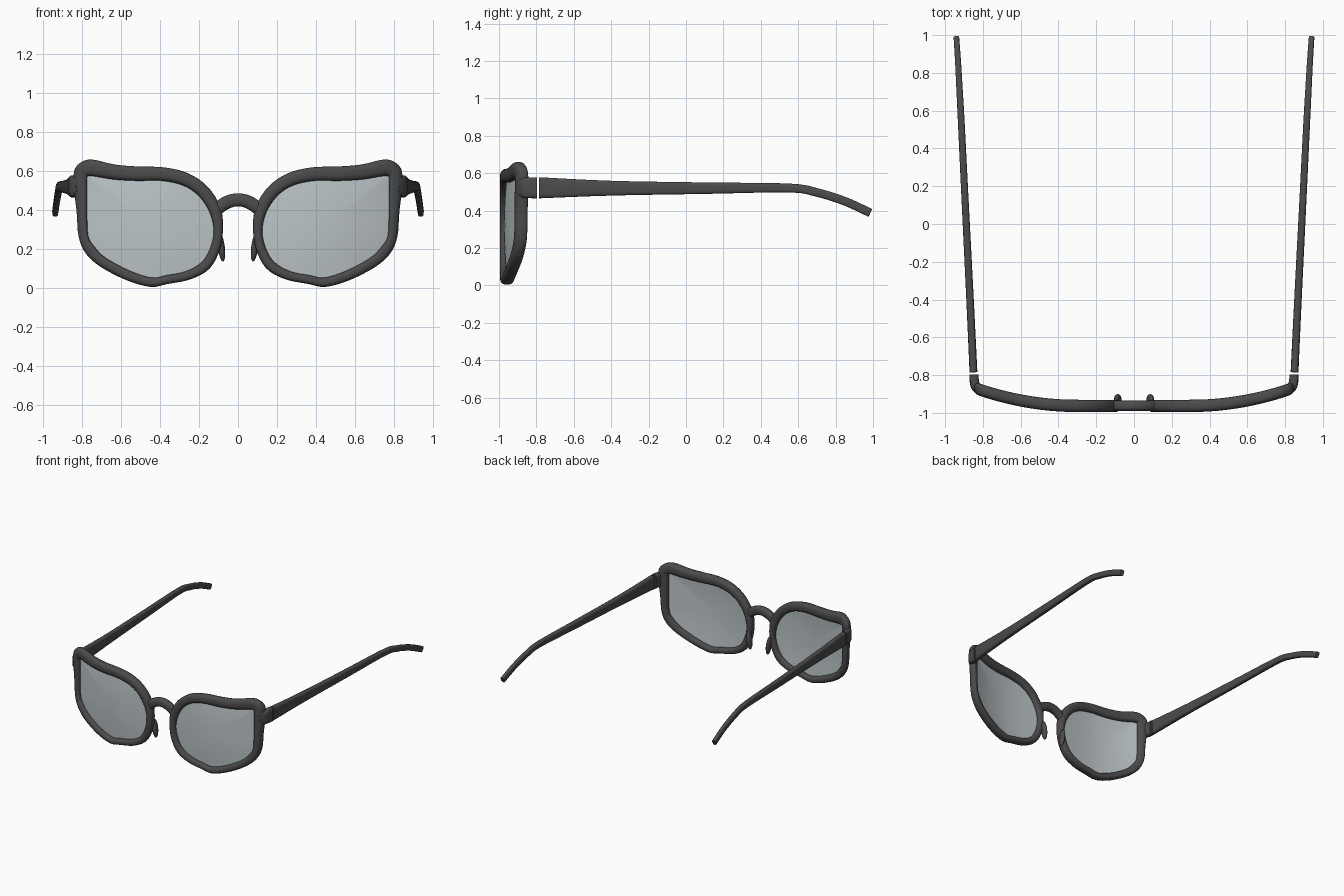
import bpy, bmesh, math
from mathutils import Vector, Matrix

cube = bpy.data.objects.get("Cube")
if cube:
    bpy.data.objects.remove(cube)


def material(name, rgb, alpha=1.0):
    m = bpy.data.materials.new(name)
    m.use_nodes = True
    bsdf = m.node_tree.nodes["Principled BSDF"]
    bsdf.inputs["Base Color"].default_value = (*rgb, 1)
    bsdf.inputs["Alpha"].default_value = alpha
    bsdf.inputs["Roughness"].default_value = 0.5
    m.diffuse_color = (*rgb, alpha)
    return m


FRAME = material("charcoal plastic", (0.07, 0.07, 0.07))
GLASS = material("pale grey glass", (0.50, 0.55, 0.57), 0.8)


def finish(bm, name, mat, side=1, angle=40):
    """Mirror to the wanted side, fix normals and link as a smooth object."""
    if side < 0:
        bmesh.ops.transform(bm, matrix=Matrix.Diagonal((-1, 1, 1, 1)), verts=bm.verts)
    bmesh.ops.recalc_face_normals(bm, faces=bm.faces)
    mesh = bpy.data.meshes.new(name)
    bm.to_mesh(mesh)
    bm.free()
    mesh.materials.append(mat)
    obj = bpy.data.objects.new(name, mesh)
    bpy.context.collection.objects.link(obj)
    bpy.ops.object.select_all(action="DESELECT")
    obj.select_set(True)
    bpy.context.view_layer.objects.active = obj
    bpy.ops.object.shade_smooth_by_angle(angle=math.radians(angle))
    return obj


def smooth_path(points, steps, closed=False):
    """Catmull-Rom curve through tuples of any length."""
    n = len(points)
    pick = (lambda i: points[i % n]) if closed else (lambda i: points[min(max(i, 0), n - 1)])
    out = []
    for i in range(n if closed else n - 1):
        for s in range(steps):
            t = s / steps
            out.append([0.5 * (2 * b + (c - a) * t + (2 * a - 5 * b + 4 * c - d) * t * t
                               + (3 * b - a - 3 * c + d) * t ** 3)
                        for a, b, c, d in zip(*(pick(i + k) for k in (-1, 0, 1, 2)))])
    if not closed:
        out.append(list(points[-1]))
    return out


def section(centre, u, v, power, sides=16):
    """Rounded cross-section spanned by half axes u and v."""
    def soft(w):
        return math.copysign(abs(w) ** power, w)
    angles = [2 * math.pi * (k + 0.5) / sides for k in range(sides)]
    return [centre + u * soft(math.cos(a)) + v * soft(math.sin(a)) for a in angles]


def loft(rings, closed=False):
    bm = bmesh.new()
    loops = [[bm.verts.new(p) for p in ring] for ring in rings]
    n = len(loops[0])
    for a, b in zip(loops, loops[1:] + loops[:1] if closed else loops[1:]):
        for k in range(n):
            bm.faces.new((a[k], a[(k + 1) % n], b[(k + 1) % n], b[k]))
    if not closed:
        bm.faces.new(loops[0])
        bm.faces.new(loops[-1])
    return bm


def wrap(x):
    """Depth of the front at a distance x from the middle."""
    return -0.963 + 0.32 * max(0, x - 0.3) ** 2


# Rim outline: outer x, outer z, inner x, inner z
RIM = [(.52, .625, .52, .55), (.38, .62, .39, .55), (.256, .59, .28, .525),
       (.155, .52, .20, .47), (.09, .415, .145, .385), (.077, .31, .125, .29),
       (.092, .20, .145, .20), (.145, .10, .19, .13), (.24, .045, .27, .085),
       (.36, .02, .37, .065), (.45, .005, .445, .053), (.575, .04, .56, .09),
       (.71, .11, .68, .155), (.785, .18, .74, .215), (.82, .265, .77, .27),
       (.83, .39, .775, .39), (.845, .525, .775, .53), (.84, .61, .775, .568),
       (.80, .65, .765, .575), (.745, .66, .73, .572), (.635, .635, .64, .557)]

# Temple side profile: x, y, z, half height, half width
TEMPLE = [(.850, -.785, .522, .057, .021), (.868, -.4, .52, .040, .020),
          (.893, .1, .52, .031, .019), (.915, .55, .521, .024, .018),
          (.923, .70, .497, .023, .017), (.931, .85, .45, .023, .016),
          (.940, .985, .388, .023, .015)]

# End piece turning from rim to hinge: x, y, z, half height, half width
END_PIECE = [(.815, -.885, .525, .045, .025), (.836, -.862, .522, .053, .026),
             (.845, -.835, .522, .056, .025), (.847, -.797, .522, .057, .024)]


def bar(points, steps, power):
    """Loft a bar whose sections stay square to its path in side view."""
    path = smooth_path(points, steps)
    rings = []
    for i, (x, y, z, high, wide) in enumerate(path):
        a, b = path[max(i - 1, 0)], path[min(i + 1, len(path) - 1)]
        along = Vector((b[0] - a[0], b[1] - a[1], b[2] - a[2])).normalized()
        across = along.cross(Vector((0, 0, 1))).normalized()
        up = across.cross(along)
        rings.append(section(Vector((x, y, z)), across * wide, up * high, power))
    return loft(rings)


for side, label in ((1, "left"), (-1, "right")):
    # Rim
    outline = smooth_path(RIM, 4, closed=True)
    rings = []
    for ox, oz, ix, iz in outline:
        outer = Vector((ox, wrap(ox), oz))
        inner = Vector((ix, wrap(ix), iz))
        rings.append(section((outer + inner) / 2, (outer - inner) / 2,
                             Vector((0, 0.033, 0)), 0.75))
    finish(loft(rings, closed=True), label + "_rim", FRAME, side, 60)

    # Lens, a gently domed sheet tucked into the rim
    bm = bmesh.new()
    mid = Vector((0.45, 0.32))
    loops = []
    for scale in (1.02, 0.8, 0.6, 0.4, 0.2):
        ring = []
        for _, _, ix, iz in outline:
            p = mid + (Vector((ix, iz)) - mid) * scale
            ring.append(bm.verts.new((p.x, wrap(p.x) - 0.012 * (1 - scale ** 2), p.y)))
        loops.append(ring)
    hub = bm.verts.new((mid.x, wrap(mid.x) - 0.012, mid.y))
    count = len(outline)
    for k in range(count):
        j = (k + 1) % count
        for a, b in zip(loops, loops[1:]):
            bm.faces.new((a[k], a[j], b[j], b[k]))
        bm.faces.new((loops[-1][k], loops[-1][j], hub))
    lens = finish(bm, label + "_lens", GLASS, side, 60)
    if sum(p.normal.y for p in lens.data.polygons) > 0:
        lens.data.flip_normals()

    # End piece and temple arm
    finish(bar(END_PIECE, 3, 0.5), label + "_end_piece", FRAME, side)
    finish(bar(TEMPLE, 5, 0.55), label + "_temple", FRAME, side)

    # Nose pad, leaning in towards the bottom
    bm = bmesh.new()
    bmesh.ops.create_uvsphere(bm, u_segments=16, v_segments=10, radius=1)
    place = (Matrix.Translation((0.086, -0.928, 0.21)) @ Matrix.Rotation(0.12, 4, "Y")
             @ Matrix.Diagonal((0.018, 0.028, 0.075, 1)))
    bmesh.ops.transform(bm, matrix=place, verts=bm.verts)
    finish(bm, label + "_nose_pad", FRAME, side, 60)

# Bridge arch
rings = []
for i in range(17):
    t = i / 8 - 1
    normal = Vector((0.8 * t, 0, 1)).normalized()
    rings.append(section(Vector((0.11 * t, -0.963, 0.453 - 0.05 * t * t)),
                         normal * 0.034, Vector((0, 0.028, 0)), 0.75))
finish(loft(rings), "bridge", FRAME)
